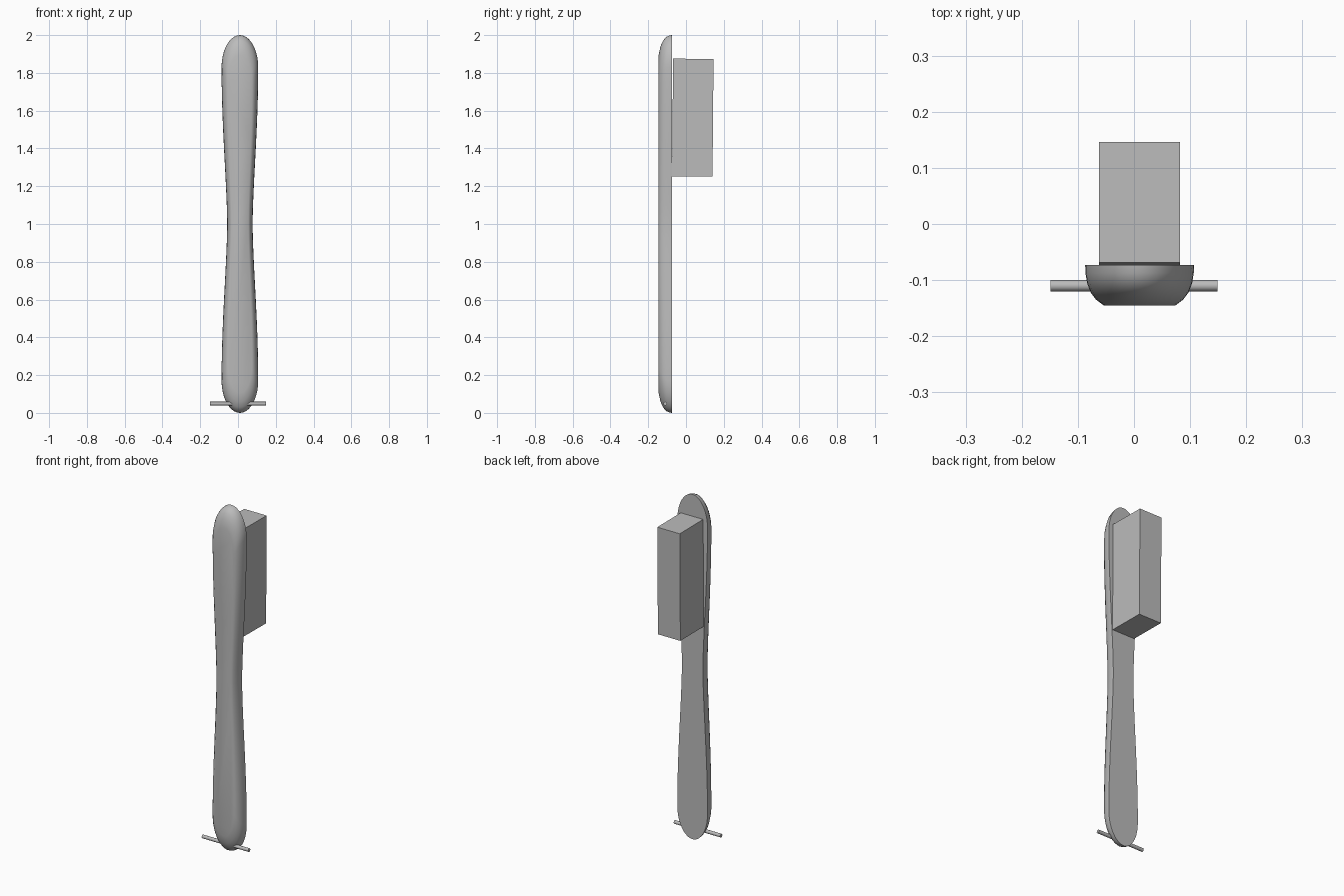
import bpy, bmesh, math

cube = bpy.data.objects.get("Cube")
if cube:
    bpy.data.objects.remove(cube, do_unlink=True)

GREY = (0.5, 0.5, 0.5, 1)
grey = bpy.data.materials.new("plain_grey")
grey.use_nodes = True
grey.diffuse_color = GREY
grey.node_tree.nodes["Principled BSDF"].inputs["Base Color"].default_value = GREY

CENTRE_X = 0.01
BACK_Y, DEPTH = -0.073, 0.072


def add_object(name, bm):
    bmesh.ops.recalc_face_normals(bm, faces=bm.faces)
    mesh = bpy.data.meshes.new(name)
    bm.to_mesh(mesh)
    bm.free()
    mesh.materials.append(grey)
    obj = bpy.data.objects.new(name, mesh)
    bpy.context.collection.objects.link(obj)
    return obj


def smooth(obj, degrees):
    bpy.ops.object.select_all(action='DESELECT')
    obj.select_set(True)
    bpy.context.view_layer.objects.active = obj
    bpy.ops.object.shade_smooth_by_angle(angle=math.radians(degrees))


def half_outline():
    """Right-hand outline from bottom tip to top tip, waisted in the middle."""
    wide, waist, cap = 0.097, 0.067, 0.17
    lower = [(wide * math.sin(a), -1 + cap * (1 - math.cos(a)))
             for a in (math.pi / 2 * i / 10 for i in range(10))]
    side = []
    for i in range(11):
        z = -(1 - cap) * (1 - i / 10)
        t = z / (1 - cap)
        side.append((waist + (wide - waist) * math.sin(abs(t) * math.pi / 2) ** 1.5, z))
    lower += side
    return lower + [(x, -z) for x, z in reversed(lower[:-1])]


# Handle: flat back, straight rim, then a rounded front
right = half_outline()
outline = right + [(-x, z) for x, z in reversed(right[1:-1])]
bm = bmesh.new()
rings = []
for depth, sx, sz in [(0, 1, 1), (0.2, 0.995, 0.998), (0.45, 0.965, 0.99),
                      (0.68, 0.9, 0.97), (0.86, 0.8, 0.94), (1, 0.66, 0.895)]:
    rings.append([bm.verts.new((CENTRE_X + x * sx, BACK_Y - DEPTH * depth, 1 + z * sz))
                  for x, z in outline])
for a, b in zip(rings, rings[1:]):
    for i in range(len(a)):
        j = (i + 1) % len(a)
        bm.faces.new((a[i], a[j], b[j], b[i]))
bm.faces.new(rings[0])
bm.faces.new(rings[-1])
smooth(add_object("handle", bm), 50)

# Bristle block, leaning back very slightly
bm = bmesh.new()
bmesh.ops.create_cube(bm, size=1)
block = add_object("bristle_block", bm)
block.scale = (0.144, 0.214, 0.623)
block.location = (CENTRE_X, 0.036, 1.563)
block.rotation_euler.x = math.radians(-0.5)

# Thin pin through the lower end
bm = bmesh.new()
bmesh.ops.create_cone(bm, cap_ends=True, segments=24, radius1=0.01, radius2=0.01, depth=0.298)
pin = add_object("cross_pin", bm)
pin.location = (0, -0.11, 0.049)
pin.rotation_euler.y = math.pi / 2
smooth(pin, 40)
